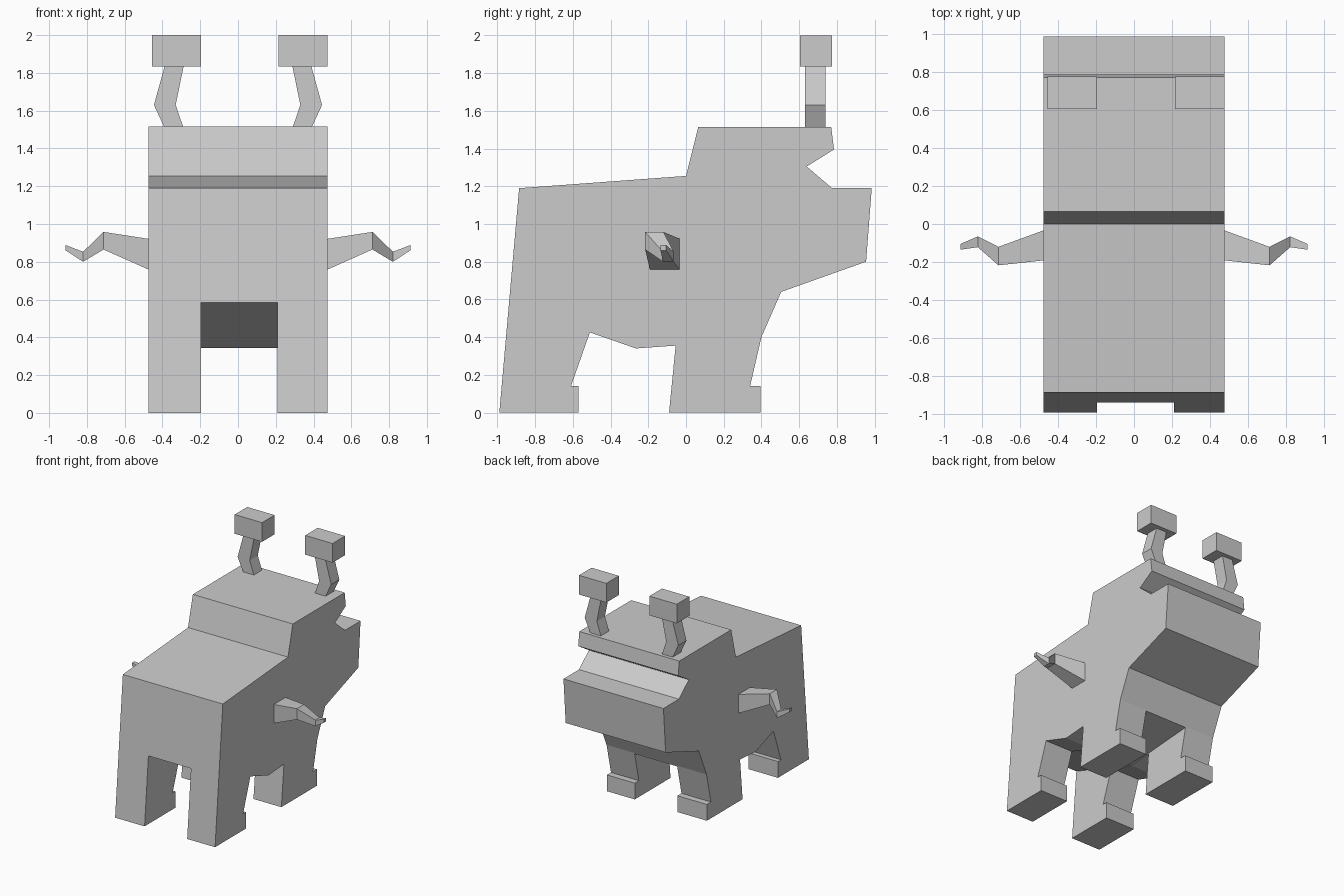
import bpy, bmesh

if "Cube" in bpy.data.objects:
    bpy.data.objects.remove(bpy.data.objects["Cube"])


def loft(name, rings):
    """Skin a closed solid through rings that share a point count."""
    bm = bmesh.new()
    vs = [[bm.verts.new(p) for p in ring] for ring in rings]
    n = len(vs[0])
    for a, b in zip(vs, vs[1:]):
        for i in range(n):
            j = (i + 1) % n
            bm.faces.new((a[i], a[j], b[j], b[i]))
    bm.faces.new(vs[0])
    bm.faces.new(vs[-1])
    bmesh.ops.recalc_face_normals(bm, faces=bm.faces)
    mesh = bpy.data.meshes.new(name)
    bm.to_mesh(mesh)
    bm.free()
    obj = bpy.data.objects.new(name, mesh)
    bpy.context.collection.objects.link(obj)
    return obj


def prism(name, profile, x0, x1):
    """Extrude a (y, z) side profile across x."""
    return loft(name, [[(x, y, z) for y, z in profile] for x in (x0, x1)])


def ring_x(x, y0, y1, z0, z1):
    return [(x, y0, z0), (x, y1, z0), (x, y1, z1), (x, y0, z1)]


def ring_z(z, x0, x1, y0, y1):
    return [(x0, y0, z), (x1, y0, z), (x1, y1, z), (x0, y1, z)]


# Body, head and legs from one side profile
body = prism("body", [
    (-0.99, 0), (-0.57, 0), (-0.57, 0.14), (-0.61, 0.14), (-0.51, 0.425),
    (-0.265, 0.34), (-0.055, 0.355), (-0.09, 0), (0.395, 0), (0.395, 0.14),
    (0.34, 0.14), (0.40, 0.40), (0.505, 0.64), (0.955, 0.80), (0.985, 1.19),
    (0.775, 1.19), (0.64, 1.305), (0.785, 1.395), (0.77, 1.515),
    (0.065, 1.515), (0, 1.255), (-0.885, 1.19)], -0.475, 0.475)

# Channel that splits the legs left from right
channel = prism("leg_gap_cutter", [
    (-1.2, -0.1), (0.6, -0.1), (0.6, 0.393), (0.40, 0.393),
    (-0.055, 0.358), (-0.265, 0.343), (-1.2, 0.68)], -0.195, 0.21)
channel.hide_render = True
channel.hide_viewport = True
cut = body.modifiers.new("leg_gap", 'BOOLEAN')
cut.operation = 'DIFFERENCE'
cut.solver = 'EXACT'
cut.object = channel

for side, s, shift in (("left", -1, 0.01), ("right", 1, 0.01)):
    # Tapered, crooked arm
    loft(f"{side}_arm", [ring_x(s * x, *r) for x, *r in (
        (0.465, -0.19, -0.03, 0.755, 0.92),
        (0.712, -0.217, -0.12, 0.865, 0.958),
        (0.82, -0.122, -0.065, 0.80, 0.853),
        (0.912, -0.135, -0.105, 0.86, 0.888))])

    # Bent eye stalk
    loft(f"{side}_eye_stalk", [ring_z(z, s * a, s * b, 0.63, 0.74) for z, a, b in (
        (1.505, 0.287, 0.387), (1.63, 0.33, 0.445), (1.84, 0.287, 0.387))])

    # Eye block on top of the stalk
    x = s * 0.335 + shift
    loft(f"{side}_eye", [ring_z(z, x - 0.13, x + 0.13, 0.605, 0.775)
                         for z in (1.835, 2.0)])
